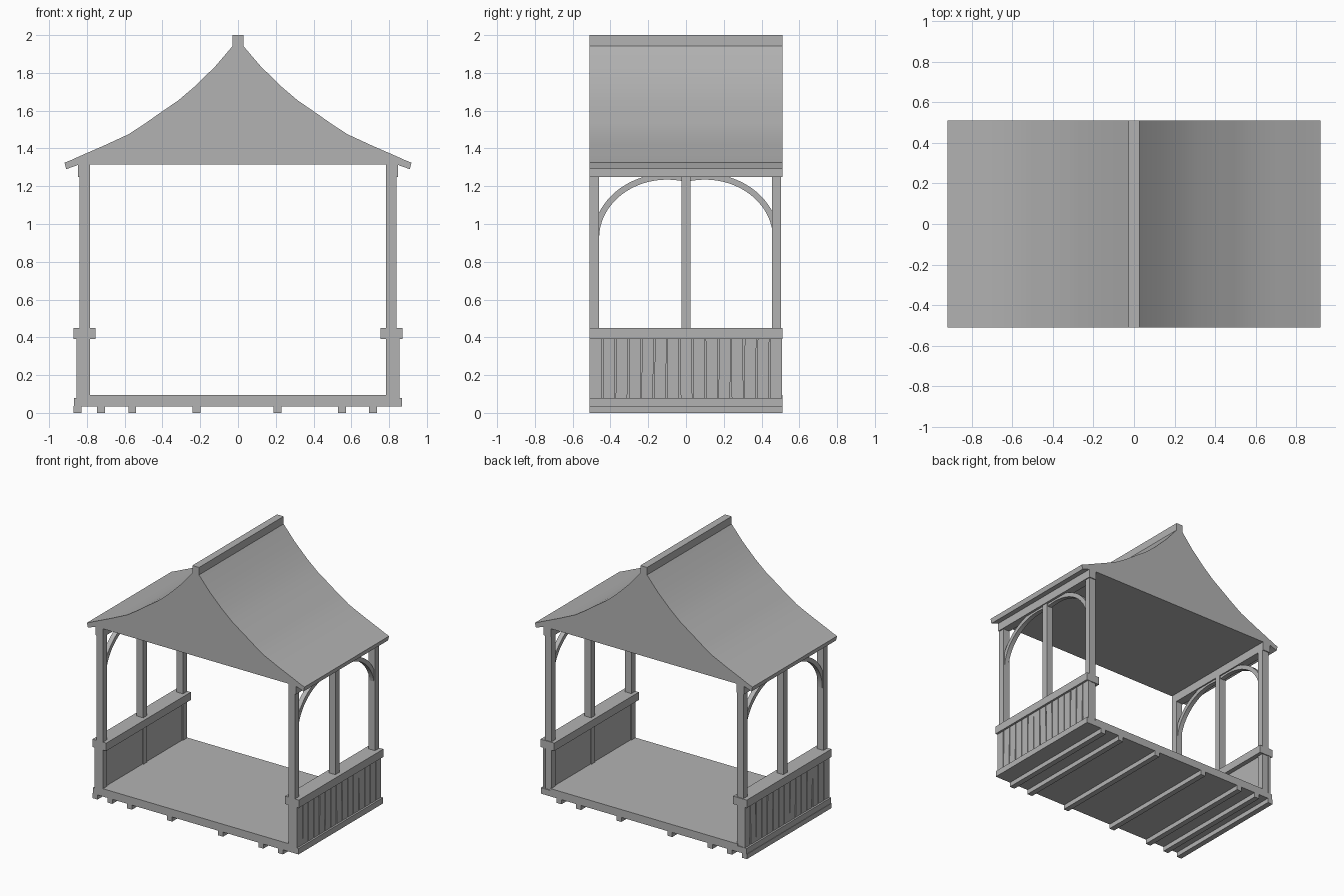
import bpy, random
from math import sin, cos, pi, radians

random.seed(4)
if "Cube" in bpy.data.objects:
    bpy.data.objects.remove(bpy.data.objects["Cube"], do_unlink=True)

grey = bpy.data.materials.new("plain grey")
grey.use_nodes = True
COLOR = (0.45, 0.45, 0.45, 1)
grey.diffuse_color = COLOR
grey.node_tree.nodes["Principled BSDF"].inputs["Base Color"].default_value = COLOR
HALF = 0.51  # half depth of the building


def mesh_object(name, verts, faces):
    mesh = bpy.data.meshes.new(name)
    mesh.from_pydata(verts, [], faces)
    mesh.materials.append(grey)
    obj = bpy.data.objects.new(name, mesh)
    bpy.context.collection.objects.link(obj)
    return obj


def prism(name, outline, place, lo, hi):
    """Extrude a closed 2D outline from lo to hi; place maps (a, b, depth) to xyz."""
    n = len(outline)
    verts = [place(a, b, d) for d in (lo, hi) for a, b in outline]
    faces = [(i, (i + 1) % n, (i + 1) % n + n, i + n) for i in range(n)]
    faces += [tuple(reversed(range(n))), tuple(range(n, 2 * n))]
    obj = mesh_object(name, verts, faces)
    bpy.ops.object.select_all(action='DESELECT')
    bpy.context.view_layer.objects.active = obj
    obj.select_set(True)
    bpy.ops.object.mode_set(mode='EDIT')
    bpy.ops.mesh.select_all(action='SELECT')
    bpy.ops.mesh.normals_make_consistent(inside=False)
    bpy.ops.object.mode_set(mode='OBJECT')
    return obj


def box(name, x, y, z):
    outline = [(x[0], z[0]), (x[1], z[0]), (x[1], z[1]), (x[0], z[1])]
    return prism(name, outline, along_y, *y)


def along_y(a, b, d):
    return (a, d, b)


def along_x(a, b, d):
    return (d, a, b)


# Swept roof with solid gables and flared eaves
slope = [(0.026, 1.945), (0.12, 1.835), (0.227, 1.73), (0.315, 1.655), (0.41, 1.59),
         (0.495, 1.53), (0.58, 1.475), (0.71, 1.415), (0.836, 1.36), (0.88, 1.34),
         (0.918, 1.325), (0.91, 1.29), (0.84, 1.315)]
roof = prism("roof", slope + [(-x, z) for x, z in reversed(slope)], along_y, -HALF, HALF)
bpy.ops.object.shade_smooth_by_angle(angle=radians(15))
box("roof_ridge", (-0.028, 0.028), (-HALF, HALF), (1.94, 2.0))

# Floor and joists
box("floor", (-0.79, 0.79), (-HALF, HALF), (0.035, 0.095))
for x in (-0.85, -0.725, -0.56, -0.22, 0.21, 0.55, 0.715):
    box("floor_joist", (x - 0.021, x + 0.021), (-HALF, HALF), (0, 0.037))

# Side walls: sill, panel, rail, posts, top beam, arched braces and boards
for s, side in ((1, "left"), (-1, "right")):
    def across(a, b):
        return tuple(sorted((s * a, s * b)))

    box(side + "_sill", across(0.78, 0.868), (-HALF, HALF), (0.035, 0.08))
    box(side + "_panel", across(0.79, 0.842), (-0.5, 0.5), (0.08, 0.4))
    box(side + "_rail", across(0.755, 0.87), (-HALF, HALF), (0.39, 0.45))
    box(side + "_beam", across(0.783, 0.846), (-HALF, HALF), (1.25, 1.317))
    for y0, y1 in ((-HALF, -0.46), (-0.024, 0.024), (0.455, 0.503)):
        box(side + "_post", across(0.783, 0.838), (y0, y1), (0.08, 1.26))

    # Each brace is an elliptical arc from an end post to the middle post
    for m in (-1, 1):
        angles = [radians(180 - 106 * i / 20) for i in range(21)]
        inner = [(0.1 + 0.36 * -cos(t), 0.925 + 0.31 * sin(t)) for t in angles]
        outer = [(0.1 + 0.392 * -cos(t), 0.925 + 0.342 * sin(t)) for t in angles]
        outline = [(m * y, min(z, 1.26)) for y, z in inner + outer[::-1]]
        prism(side + "_brace", outline, along_x, *across(0.793, 0.828))
        bpy.ops.object.shade_smooth_by_angle(angle=radians(25))

    # Slightly uneven upright boards on the outside
    count = 15
    pitch = 2 * HALF / count
    for i in range(count):
        y0 = -HALF + i * pitch
        y1 = y0 + pitch
        if i > 0:
            y0 += 0.004
        lean = random.uniform(-0.003, 0.003) if 0 < i < count - 1 else 0
        board = [(y0 + lean, 0.075), (y1 + lean - 0.003, 0.075),
                 (y1 - lean - 0.003, 0.395), (y0 - lean, 0.395)]
        prism(side + "_board", board, along_x, *across(0.835, 0.854))
